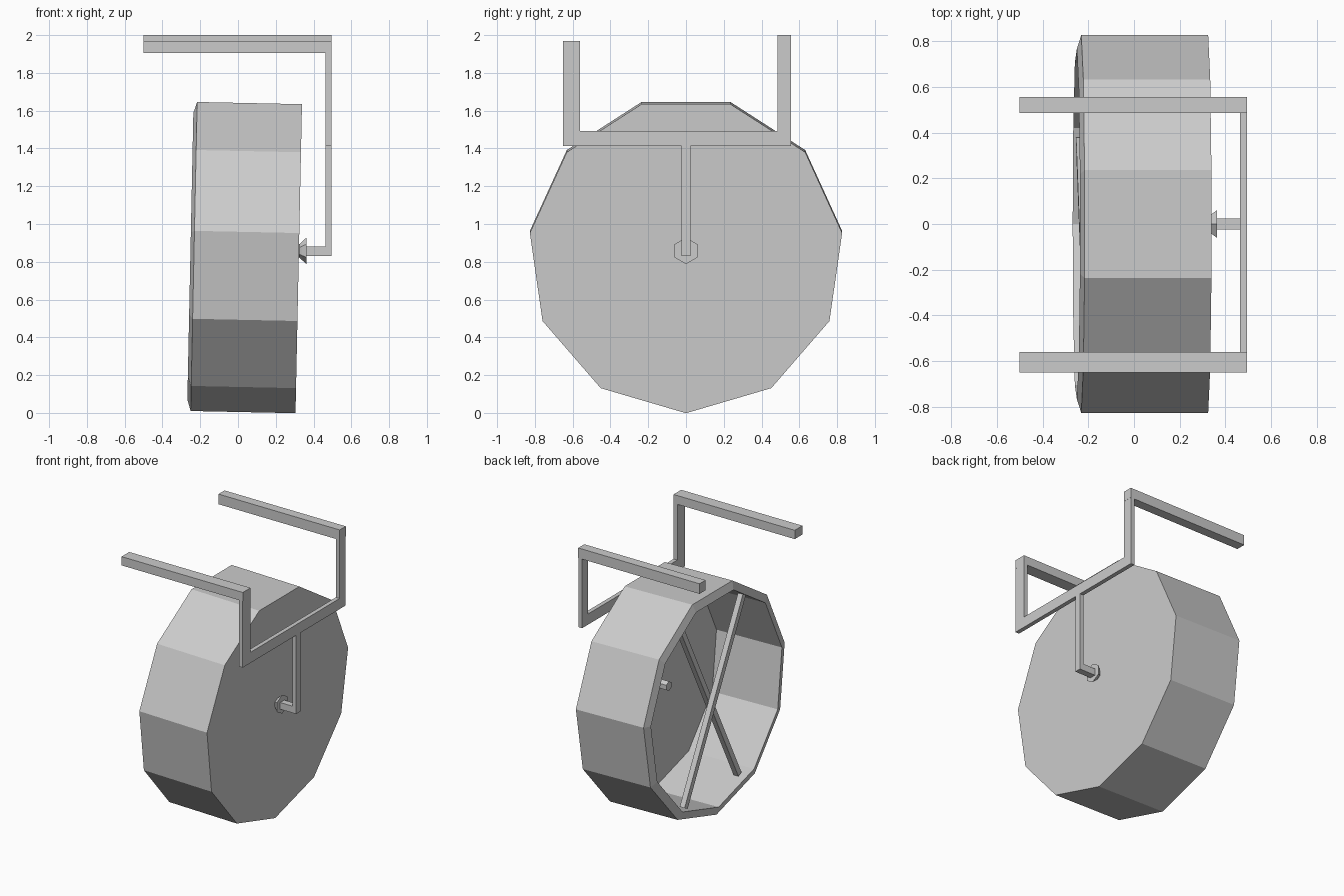
import bpy, bmesh
from math import sin, cos, pi, radians
from mathutils import Matrix, Vector

if "Cube" in bpy.data.objects:
    bpy.data.objects.remove(bpy.data.objects["Cube"])

CENTRE = Vector((0, 0, 0.84))
TILT = Matrix.Translation(CENTRE) @ Matrix.Rotation(radians(1.2), 4, 'Y')


def finish(name, bm):
    bmesh.ops.recalc_face_normals(bm, faces=bm.faces)
    mesh = bpy.data.meshes.new(name)
    bm.to_mesh(mesh)
    bm.free()
    obj = bpy.data.objects.new(name, mesh)
    bpy.context.collection.objects.link(obj)
    return obj


def box(name, x, y, z):
    """Box from (min, max) ranges."""
    bm = bmesh.new()
    bmesh.ops.create_cube(bm, size=1)
    for v in bm.verts:
        v.co = [(a + b) / 2 + c * (b - a) for (a, b), c in zip((x, y, z), v.co)]
    return finish(name, bm)


def lathe_x(name, profile, sides):
    """Revolve (x, radius) points about the x axis, capping both ends."""
    bm = bmesh.new()
    rings = [[bm.verts.new((x, r * sin(2 * pi * i / sides), -r * cos(2 * pi * i / sides)))
              for i in range(sides)] for x, r in profile]
    for a, b in zip(rings, rings[1:]):
        for i in range(sides):
            j = (i + 1) % sides
            bm.faces.new((a[i], a[j], b[j], b[i]))
    bm.faces.new(rings[0])
    bm.faces.new(rings[-1])
    return finish(name, bm)


# Eleven-sided drum wheel: closed on the right, open with a sloped lip on the left
wheel = lathe_x("wheel_drum", [(0.322, 0.835), (-0.233, 0.835), (-0.252, 0.775), (0.285, 0.775)], 11)
wheel.matrix_world = TILT

# Crossed spokes just inside the open side
for name, x, angle in (("spoke_front", -0.22, 29), ("spoke_rear", -0.18, -26)):
    spoke = box(name, (x - 0.02, x + 0.02), (-0.02, 0.02), (-0.745, 0.745))
    spoke.matrix_world = TILT @ Matrix.Rotation(radians(angle), 4, 'X')

# Hub: flared six-sided collar and a rod reaching into the drum
hub = lathe_x("hub", [(0.14, 0.035), (0.325, 0.035), (0.34, 0.05), (0.363, 0.07)], 6)
hub.location = (0, 0, 0.858)

# Axle arm, stem and crossbar
FRAME_X = (0.463, 0.494)
box("axle_arm", (0.35, 0.494), (-0.024, 0.024), (0.83, 0.88))
box("stem", FRAME_X, (-0.024, 0.024), (0.83, 1.42))
box("crossbar", FRAME_X, (-0.65, 0.553), (1.413, 1.492))

# Uprights and handles, the two sides differing slightly
for side, y, bottom, top in (("front", (-0.65, -0.56), 1.905, 1.97),
                             ("back", (0.485, 0.556), 1.925, 2.0)):
    box(side + "_upright", FRAME_X, y, (1.413, top))
    box(side + "_handle", (-0.5, 0.4945), y, (bottom, top))
